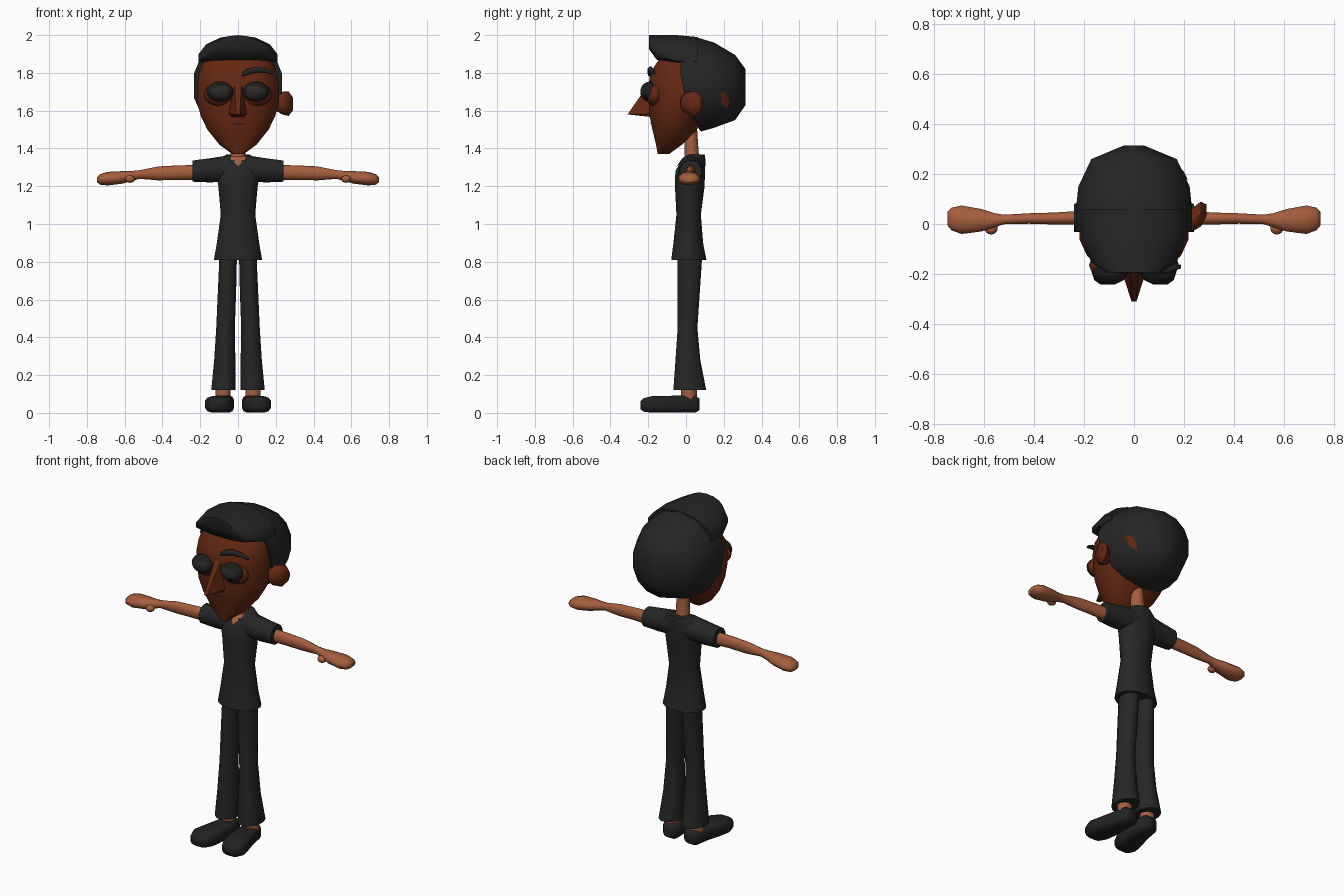
import bpy, bmesh, math
from mathutils import Vector
from mathutils.bvhtree import BVHTree

cube = bpy.data.objects.get("Cube")
if cube:
    bpy.data.objects.remove(cube, do_unlink=True)


def material(name, r, g, b):
    m = bpy.data.materials.new(name)
    m.use_nodes = True
    m.diffuse_color = (r, g, b, 1)
    bsdf = m.node_tree.nodes["Principled BSDF"]
    bsdf.inputs["Base Color"].default_value = (r, g, b, 1)
    bsdf.inputs["Roughness"].default_value = 0.8
    return m


FACE = material("dark brown face", 0.13, 0.021, 0.006)
SKIN = material("warm brown skin", 0.38, 0.11, 0.046)
CLOTH = material("charcoal cloth", 0.019, 0.019, 0.019)
HAIR = material("black hair", 0.018, 0.018, 0.018)
SHOE = material("shoe black", 0.016, 0.016, 0.016)
EYE = material("eye black", 0.012, 0.012, 0.013)
PUPIL = material("pupil grey", 0.022, 0.022, 0.023)
LIP = material("lip brown", 0.06, 0.01, 0.004)


def finish(name, bm, mats, angle=50):
    bmesh.ops.recalc_face_normals(bm, faces=bm.faces[:])
    mesh = bpy.data.meshes.new(name)
    bm.to_mesh(mesh)
    bm.free()
    for m in mats:
        mesh.materials.append(m)
    obj = bpy.data.objects.new(name, mesh)
    bpy.context.collection.objects.link(obj)
    bpy.ops.object.select_all(action='DESELECT')
    obj.select_set(True)
    bpy.context.view_layer.objects.active = obj
    bpy.ops.object.shade_smooth_by_angle(angle=math.radians(angle))
    return obj


def loft(name, axis, rings, mat, n=12, side=1, power=1.0):
    """Rings: (along, centre u, centre v, radius u, up, down, backward skew of lower half)."""
    bm = bmesh.new()
    loops = []
    for ring in rings:
        t, u, v, ru, up = ring[:5]
        down = ring[5] if len(ring) > 5 else up
        skew = ring[6] if len(ring) > 6 else 0
        loop = []
        for i in range(n):
            a = math.tau * (i + 0.5) / n
            c, s = [math.copysign(abs(f(a)) ** power, f(a)) for f in (math.cos, math.sin)]
            p, q = u + ru * c, v + (up if s > 0 else down) * s
            w = t + skew * max(0, -s)
            co = {'x': (w, p, q), 'y': (p, w, q), 'z': (p, q, w)}[axis]
            loop.append(bm.verts.new((co[0] * side, co[1], co[2])))
        loops.append(loop)
    for a, b in zip(loops, loops[1:]):
        for i in range(n):
            j = (i + 1) % n
            bm.faces.new((a[i], a[j], b[j], b[i]))
    bm.faces.new(loops[0])
    bm.faces.new(loops[-1])
    return finish(name, bm, [mat])


def ball(name, loc, scale, mats):
    bm = bmesh.new()
    bmesh.ops.create_uvsphere(bm, u_segments=16, v_segments=10, radius=1)
    for v in bm.verts:
        v.co = Vector(a * b + c for a, b, c in zip(v.co, scale, loc))
    return finish(name, bm, mats)


def plate(name, target, points, ray, mat, lift=0.005):
    """Thin fan of faces laid on the surface of another part."""
    bm = bmesh.new()
    bm.from_mesh(target.data)
    tree = BVHTree.FromBMesh(bm)
    bm.free()
    ray = Vector(ray)
    bm = bmesh.new()
    points = [Vector(p) for p in points]
    middle = sum(points, Vector()) / len(points)
    verts = []
    for p in points + [middle]:
        hit = tree.ray_cast(p - ray * 2, ray)[0]
        if hit is None:
            hit = p
        verts.append(bm.verts.new(hit - ray * lift))
    hub = verts.pop()
    for i, v in enumerate(verts):
        bm.faces.new((hub, v, verts[(i + 1) % len(verts)]))
    return finish(name, bm, [mat])


# Head and neck
head = loft("head", 'z', [
    (1.37, 0, -.12, .03, .03), (1.42, 0, -.09, .10, .07), (1.50, 0, -.06, .165, .12),
    (1.57, 0, -.04, .20, .13, .155), (1.65, 0, -.02, .222, .2, .178),
    (1.73, 0, -.02, .222, .2, .182), (1.80, 0, -.02, .21, .2, .172),
    (1.88, 0, -.01, .18, .15, .13), (1.94, 0, 0, .1, .1)], FACE, 16, power=.9)
loft("neck", 'z', [(1.30, 0, .035, .05, .045), (1.38, 0, .03, .04, .038),
                   (1.52, 0, .025, .036, .034)], SKIN)

# Hair: back cap that slants behind the ears, and the front sweep
hair = loft("hair_cap", 'y', [
    (.315, 0, 1.73, .04, .09, .10), (.26, 0, 1.73, .175, .165, .18),
    (.15, 0, 1.73, .228, .23, .22), (.05, 0, 1.73, .238, .26, .24, .03),
    (-.03, 0, 1.73, .237, .26, .23, .10)], HAIR, 14, power=.9)
loft("hair_sweep", 'y', [
    (-.195, 0, 1.945, .11, .055, .02), (-.155, 0, 1.89, .175, .11, .02),
    (-.05, 0, 1.87, .215, .13, .03), (.06, 0, 1.87, .215, .12, .05)], HAIR, 14)
plate("bare_patch", hair, [(.3, .175, 1.70), (.3, .21, 1.695), (.3, .23, 1.65),
                           (.3, .22, 1.61), (.3, .19, 1.635)], (-1, 0, 0), FACE)

# Ear, flared outward and back
loft("left_ear", 'x', [(.19, .01, 1.645, .025, .04), (.235, .018, 1.64, .05, .06),
                       (.268, .04, 1.637, .052, .065), (.29, .055, 1.635, .025, .035)],
     FACE, 10)

# Nose
bm = bmesh.new()
for s in (-1, 1):
    for x, y, z in ((.055, -.17, 1.585), (.04, -.17, 1.565), (.01, -.31, 1.58),
                    (.018, -.205, 1.68), (.02, -.17, 1.78)):
        bm.verts.new((s * x, y, z))
bmesh.ops.convex_hull(bm, input=bm.verts[:])
finish("nose", bm, [FACE], 30)

# Eyes with pupils and lower lids
for s, word in ((1, "left"), (-1, "right")):
    ball(word + "_eyelid", (s * .095, -.165, 1.685), (.085, .05, .062), [FACE])
    eye = ball(word + "_eye", (s * .095, -.19, 1.70), (.072, .052, .054), [EYE, PUPIL])
    for f in eye.data.polygons:
        dx, dz = (f.center.x - s * .09) / .045, (f.center.z - 1.70) / .036
        f.material_index = int(f.center.y < -.19 and dx * dx + dz * dz < 1)

# Single brow and mouth
loft("left_brow", 'x', [(.02, -.188, 1.79, .012, .012), (.05, -.19, 1.805, .016, .017),
                        (.10, -.188, 1.818, .016, .016), (.15, -.18, 1.812, .015, .013),
                        (.188, -.17, 1.795, .008, .008)], HAIR, 8)
plate("mouth", head, [(-.05, 0, 1.53), (0, 0, 1.537), (.05, 0, 1.53), (0, 0, 1.525)],
      (0, 1, 0), LIP, .004)

# Shirt body and neckline
shirt = loft("shirt", 'z', [
    (.81, 0, .015, .13, .095), (.90, 0, .012, .114, .08), (1.05, 0, .014, .093, .066),
    (1.20, 0, .02, .106, .08), (1.28, 0, .022, .12, .08), (1.335, 0, .04, .105, .065),
    (1.367, 0, .055, .065, .045)], CLOTH, 16)
plate("neckline", shirt, [(-.05, 0, 1.354), (0, 0, 1.36), (.05, 0, 1.354), (0, 0, 1.305)],
      (0, 1, 0), SKIN, .008)

# Limbs, mirrored
for s, word in ((1, "left"), (-1, "right")):
    loft(word + "_sleeve", 'x', [(.04, .028, 1.295, .07, .072), (.15, .025, 1.284, .064, .066),
                                 (.24, .025, 1.28, .058, .058)], CLOTH, 12, s)
    loft(word + "_arm", 'x', [
        (.2, .025, 1.273, .03, .04), (.32, .022, 1.272, .025, .038),
        (.42, .022, 1.268, .022, .037), (.52, .018, 1.262, .02, .023),
        (.56, .015, 1.255, .03, .026), (.61, .015, 1.247, .047, .033),
        (.69, .017, 1.24, .06, .036), (.73, .02, 1.236, .048, .028),
        (.746, .022, 1.235, .03, .014)], SKIN, 10, s)
    ball(word + "_thumb", (s * .572, -.018, 1.238), (.026, .024, .02), [SKIN])
    loft(word + "_trouser_leg", 'z', [
        (.12, .077, .02, .067, .09), (.28, .07, .01, .058, .068), (.45, .066, .008, .051, .054),
        (.65, .058, .014, .05, .062), (.83, .052, .02, .048, .068)], CLOTH, 12, s)
    loft(word + "_ankle", 'z', [(.06, .08, .015, .042, .042), (.15, .08, .015, .042, .042)],
         SKIN, 10, s)
    loft(word + "_shoe", 'y', [
        (.072, .07, .045, .03, .03), (.05, .07, .047, .05, .047), (-.03, .078, .047, .057, .047),
        (-.11, .09, .045, .07, .045), (-.18, .102, .045, .073, .045),
        (-.225, .105, .042, .055, .036), (-.242, .105, .04, .03, .02)], SHOE, 12, s, .6)
